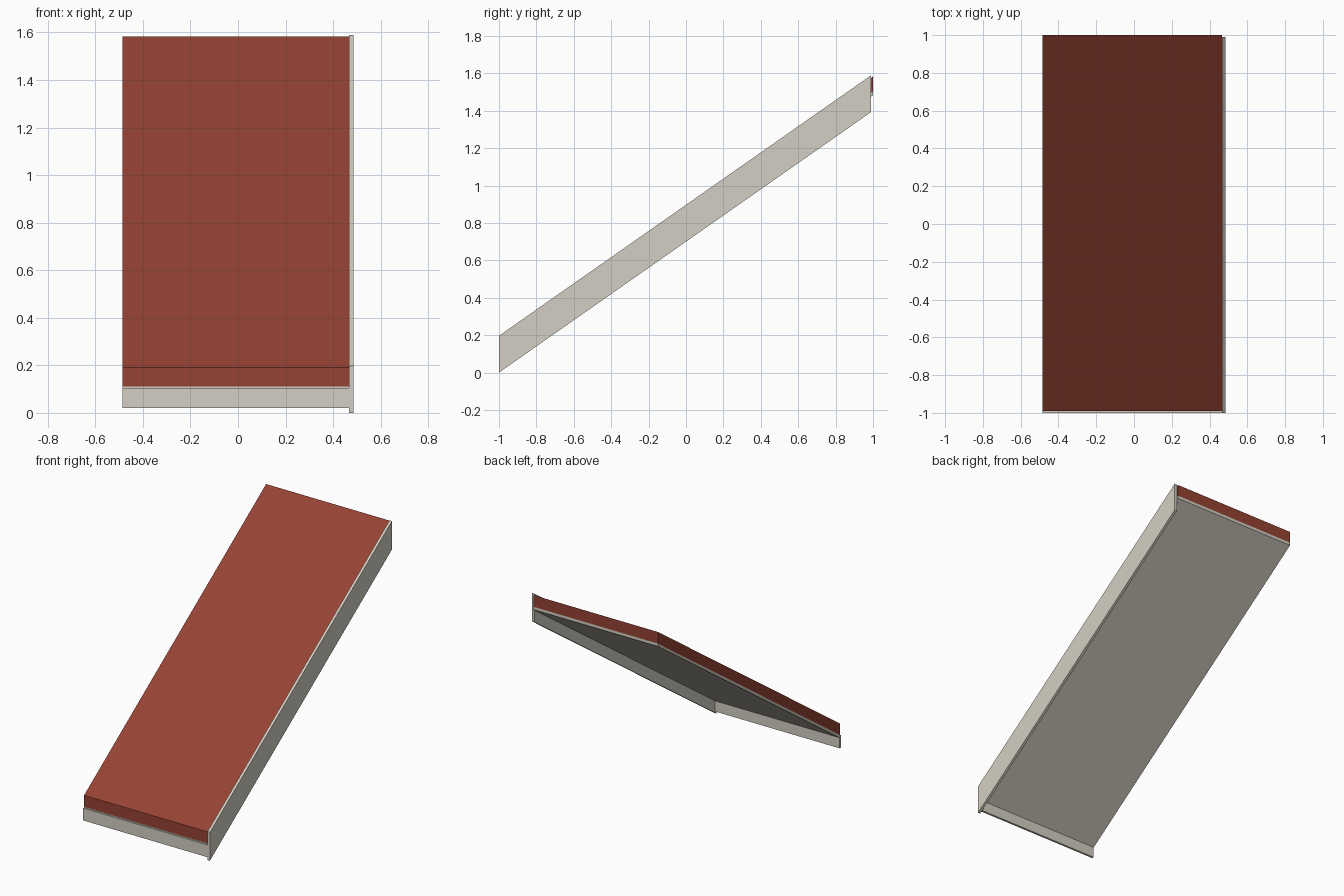
import bpy
import bmesh

cube = bpy.data.objects.get("Cube")
if cube:
    bpy.data.objects.remove(cube, do_unlink=True)

SLOPE = 0.70  # rise per unit of depth


def material(name, srgb):
    colour = [((c / 255 + 0.055) / 1.055) ** 2.4 for c in srgb] + [1.0]
    mat = bpy.data.materials.new(name)
    mat.use_nodes = True
    mat.diffuse_color = colour
    mat.node_tree.nodes["Principled BSDF"].inputs["Base Color"].default_value = colour
    return mat


def sloped_board(name, x, y, z, mat, slope=SLOPE):
    """Box with plumb-cut ends; z is the height range at the front end."""
    bm = bmesh.new()
    rise = slope * (y[1] - y[0])
    outline = [(y[0], z[0]), (y[1], z[0] + rise), (y[1], z[1] + rise), (y[0], z[1])]
    side = bm.faces.new([bm.verts.new((x[0], py, pz)) for py, pz in outline])
    new = bmesh.ops.extrude_face_region(bm, geom=[side])["geom"]
    verts = [v for v in new if isinstance(v, bmesh.types.BMVert)]
    bmesh.ops.translate(bm, verts=verts, vec=(x[1] - x[0], 0, 0))
    bmesh.ops.recalc_face_normals(bm, faces=bm.faces)
    mesh = bpy.data.meshes.new(name)
    bm.to_mesh(mesh)
    bm.free()
    mesh.materials.append(mat)
    obj = bpy.data.objects.new(name, mesh)
    bpy.context.collection.objects.link(obj)
    return obj


red = material("roof red", (150, 66, 52))
cream = material("trim cream", (212, 207, 195))

LEFT, INNER, RIGHT = -0.485, 0.467, 0.485

# Roof covering and the thin deck below it
sloped_board("roof_covering", (LEFT, INNER), (-0.99, 1.0), (0.11, 0.19), red)
sloped_board("roof_deck", (LEFT, INNER), (-0.99, 1.0), (0.09, 0.11), cream)

# Sloping board along the gable edge
sloped_board("barge_board", (INNER, RIGHT), (-1.0, 0.99), (0.0, 0.197), cream)

# Upright board under the eaves
sloped_board("eaves_fascia", (LEFT, INNER), (-1.0, -0.985), (0.02, 0.105), cream, slope=0)
